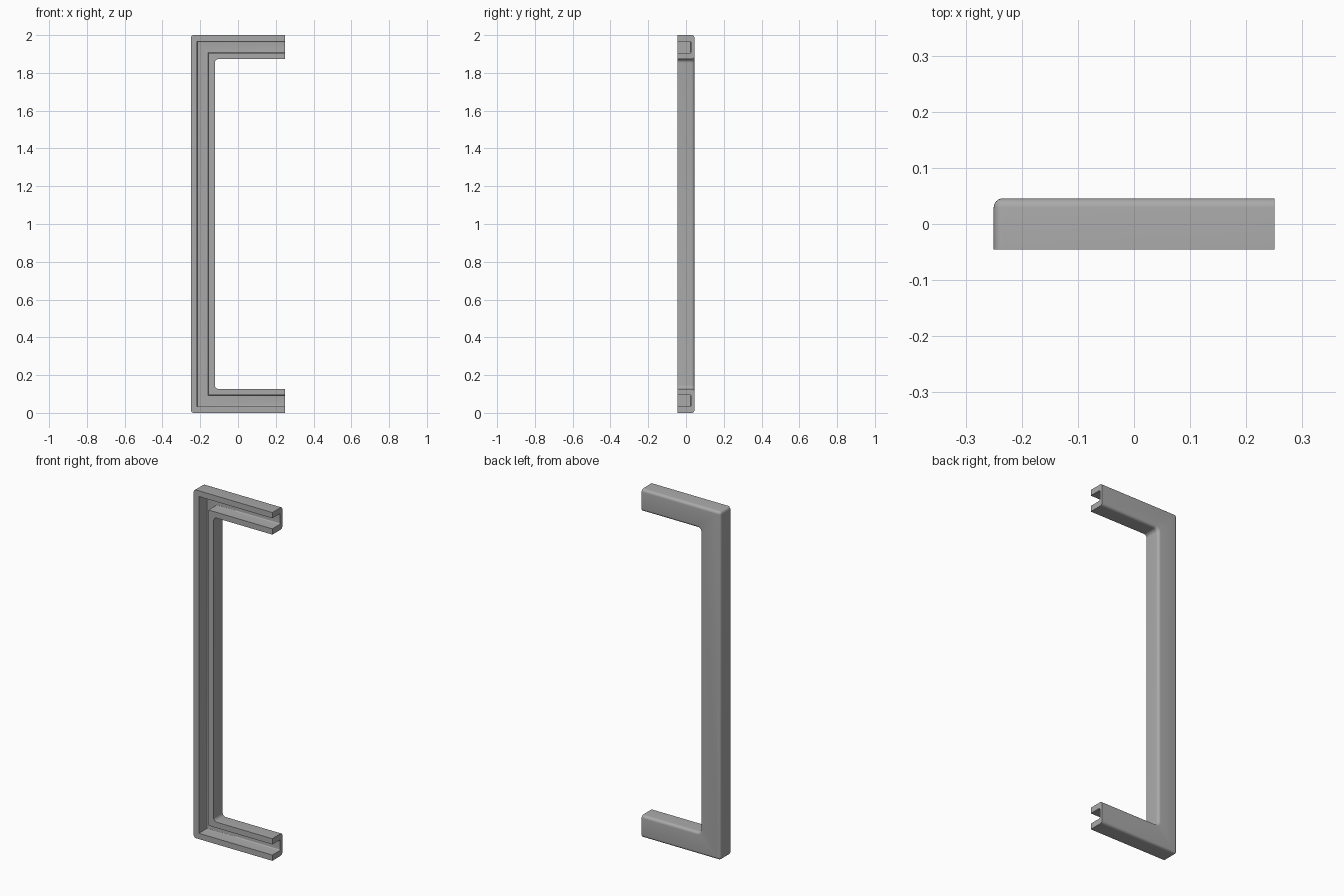
import bpy, bmesh
from math import sin, cos, pi, radians
from mathutils import Vector

cube = bpy.data.objects.get("Cube")
if cube:
    bpy.data.objects.remove(cube, do_unlink=True)

WIDTH, HALF_DEPTH = 0.127, 0.0455      # bar section
GROOVE = (0.033, 0.094)                # groove sides, from the outer wall
FLOOR = 0.026                          # groove floor
ROLL, INNER, SOFT = 0.016, 0.02, 0.006 # edge, inner corner and groove radii
LEFT, RIGHT, HEIGHT = -0.25, 0.25, 2.0
STEPS = 6


def arc(cx, cy, r, start, end):
    """Points on an arc, angles in quarter turns."""
    for i in range(STEPS + 1):
        a = (start + (end - start) * i / STEPS) * pi / 2
        yield cx + r * cos(a), cy + r * sin(a)


# Channel section: (distance from outer wall, y, corner radius along the sweep)
back = HALF_DEPTH - ROLL
section = [(0, -HALF_DEPTH, ROLL)]
section += [(d, y, ROLL - d) for d, y in arc(ROLL, back, ROLL, 2, 1)]
section += [(d, y, INNER + WIDTH - d) for d, y in arc(WIDTH - ROLL, back, ROLL, 1, 0)]
section += [(WIDTH, -HALF_DEPTH, INNER), (GROOVE[1], -HALF_DEPTH, 0)]
section += [(d, y, 0) for d, y in arc(GROOVE[1] - SOFT, FLOOR - SOFT, SOFT, 0, 1)]
section += [(d, y, 0) for d, y in arc(GROOVE[0] + SOFT, FLOOR - SOFT, SOFT, 1, 2)]
section += [(GROOVE[0], -HALF_DEPTH, 0)]


def rail(d, y, r):
    """Path of one section point: lower arm, grip, upper arm."""
    c = d + r
    lower = [(RIGHT, d)] + list(arc(LEFT + c, c, r, 3, 2))
    upper = [(x, HEIGHT - z) for x, z in reversed(lower)]
    return [Vector((x, y, z)) for x, z in lower + upper]


# Sweep the section into the handle
bm = bmesh.new()
rails = [[bm.verts.new(p) for p in rail(*s)] for s in section]
for a, b in zip(rails, rails[1:] + rails[:1]):
    for i in range(len(a) - 1):
        bm.faces.new((a[i], a[i + 1], b[i + 1], b[i]))
for end in (0, -1):
    bm.faces.new([r[end] for r in rails])
bmesh.ops.remove_doubles(bm, verts=bm.verts, dist=1e-5)
bmesh.ops.recalc_face_normals(bm, faces=bm.faces)

mesh = bpy.data.meshes.new("pull_handle")
bm.to_mesh(mesh)
bm.free()
handle = bpy.data.objects.new("pull_handle", mesh)
bpy.context.collection.objects.link(handle)

# Plain grey finish
grey = bpy.data.materials.new("grey_metal")
grey.use_nodes = True
colour = (0.4, 0.4, 0.4, 1)
grey.diffuse_color = colour
grey.node_tree.nodes["Principled BSDF"].inputs["Base Color"].default_value = colour
mesh.materials.append(grey)

bpy.context.view_layer.objects.active = handle
handle.select_set(True)
bpy.ops.object.shade_smooth_by_angle(angle=radians(35))
